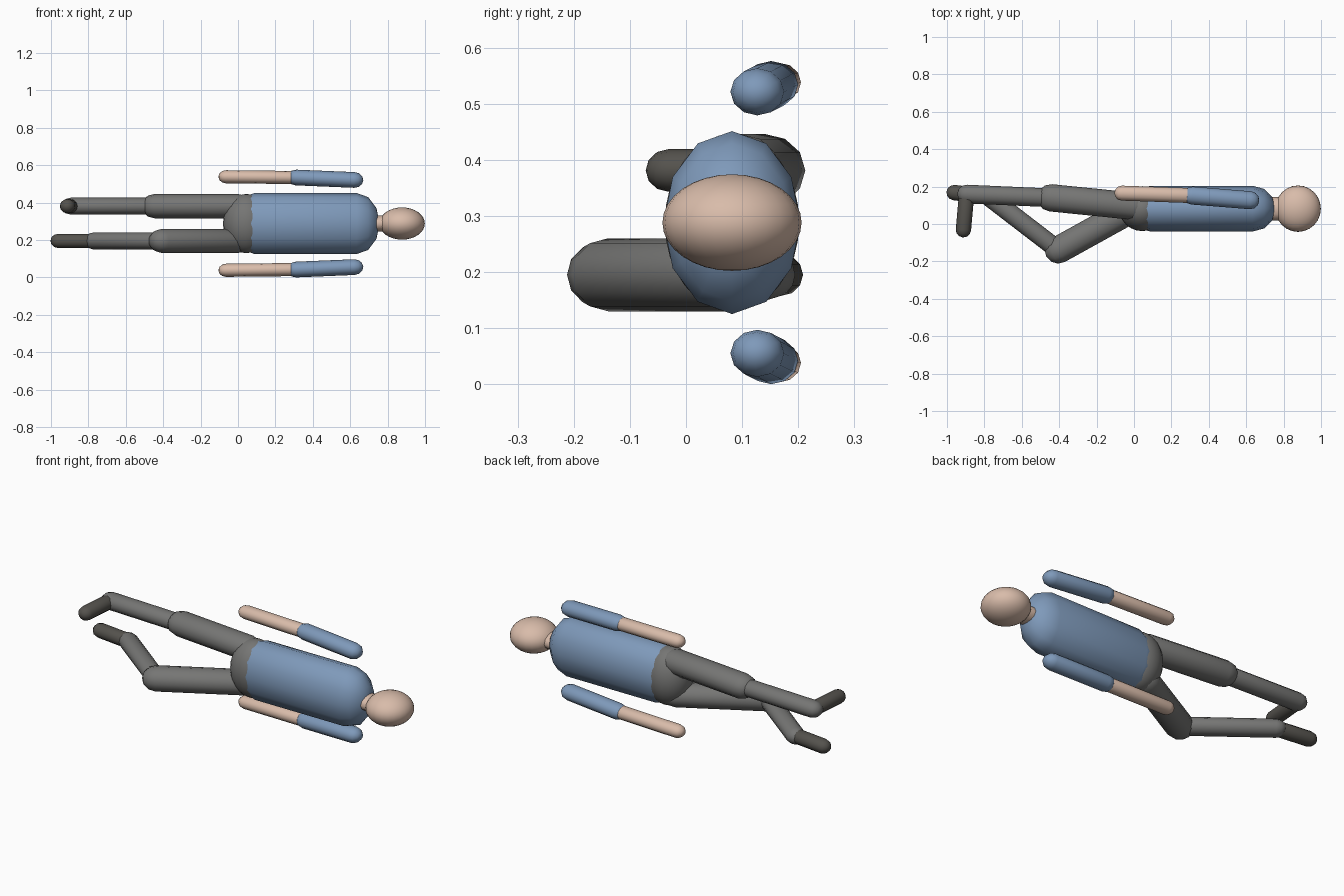
import bpy, bmesh, math
from mathutils import Vector

if "Cube" in bpy.data.objects:
    bpy.data.objects.remove(bpy.data.objects["Cube"])


def material(name, r, g, b):
    m = bpy.data.materials.new(name)
    m.diffuse_color = (r, g, b, 1)
    m.use_nodes = True
    m.node_tree.nodes["Principled BSDF"].inputs["Base Color"].default_value = m.diffuse_color
    return m


BLUE = material("blue shirt", 0.21, 0.32, 0.49)
SKIN = material("skin", 0.69, 0.50, 0.40)
GREY = material("grey trousers", 0.18, 0.18, 0.175)
SHOE = material("dark shoe", 0.09, 0.085, 0.075)

CY, CZ = 0.082, 0.288      # body axis, running along x
SIDES, RINGS = 12, 3


def finish(bm, name, mat):
    bmesh.ops.recalc_face_normals(bm, faces=bm.faces)
    me = bpy.data.meshes.new(name)
    bm.to_mesh(me)
    bm.free()
    me.materials.append(mat)
    for p in me.polygons:
        p.use_smooth = True
    ob = bpy.data.objects.new(name, me)
    bpy.context.collection.objects.link(ob)
    return ob


def capsule(name, a, b, r, rz, mat):
    """Round-ended limb from a to b; r is its radius, rz its radius along z."""
    a, b = Vector(a), Vector(b)
    d = (b - a).normalized()
    v = d.cross(Vector((0, 0, 1))).normalized()
    u = v.cross(d)
    bm = bmesh.new()
    rings = []
    steps = [(a, -math.pi / 2 + i * math.pi / 2 / RINGS) for i in range(1, RINGS + 1)]
    steps += [(b, i * math.pi / 2 / RINGS) for i in range(RINGS)]
    for c, lat in steps:
        k, off = math.cos(lat), math.sin(lat) * r
        rings.append([bm.verts.new(c + d * off
                                   + u * (k * rz * math.cos(2 * math.pi * j / SIDES))
                                   + v * (k * r * math.sin(2 * math.pi * j / SIDES)))
                      for j in range(SIDES)])
    tips = bm.verts.new(a - d * r), bm.verts.new(b + d * r)
    for j in range(SIDES):
        n = (j + 1) % SIDES
        for p, q in zip(rings, rings[1:]):
            bm.faces.new((p[j], p[n], q[n], q[j]))
        bm.faces.new((tips[0], rings[0][n], rings[0][j]))
        bm.faces.new((tips[1], rings[-1][j], rings[-1][n]))
    return finish(bm, name, mat)


def ellipsoid(name, centre, radii, segments, mat):
    bm = bmesh.new()
    bmesh.ops.create_uvsphere(bm, u_segments=segments, v_segments=segments * 2 // 3, radius=1)
    bmesh.ops.scale(bm, vec=radii, verts=bm.verts)
    bmesh.ops.translate(bm, vec=centre, verts=bm.verts)
    return finish(bm, name, mat)


# Trunk and head
capsule("torso", (0.088, CY, CZ), (0.635, CY, CZ), 0.122, 0.163, BLUE)
ellipsoid("pelvis", (0.045, CY, CZ), (0.125, 0.12, 0.158), 24, GREY)
capsule("neck", (0.70, CY, CZ), (0.79, CY, CZ), 0.062, 0.043, SKIN)
ellipsoid("head", (0.877, CY, CZ), (0.122, 0.124, 0.086), 24, SKIN)

# Arms, mirrored about the body axis
for side, s in (("upper", 1), ("lower", -1)):
    shoulder = (0.622, 0.127, CZ + s * 0.233)
    elbow = (0.31, 0.152, CZ + s * 0.246)
    hand = (-0.065, 0.165, CZ + s * 0.25)
    capsule(side + "_side_upper_arm", shoulder, elbow, 0.048, 0.042, BLUE)
    capsule(side + "_side_forearm", elbow, hand, 0.040, 0.035, SKIN)

# Legs: one straight, one bent; points are hip, knee, ankle, toe in x and y
legs = {
    "straight": (0.381, (0.0, 0.095), (-0.445, 0.140), (-0.895, 0.160), (-0.912, -0.031)),
    "bent": (0.195, (0.0, 0.085), (-0.405, -0.139), (-0.775, 0.145), (-0.962, 0.168)),
}
for name, (z, *pts) in legs.items():
    hip, knee, ankle, toe = [(x, y, z) for x, y in pts]
    capsule(name + "_thigh", hip, knee, 0.073, 0.065, GREY)
    capsule(name + "_shin", knee, ankle, 0.050, 0.045, GREY)
    capsule(name + "_foot", ankle, toe, 0.041, 0.038, SHOE)
